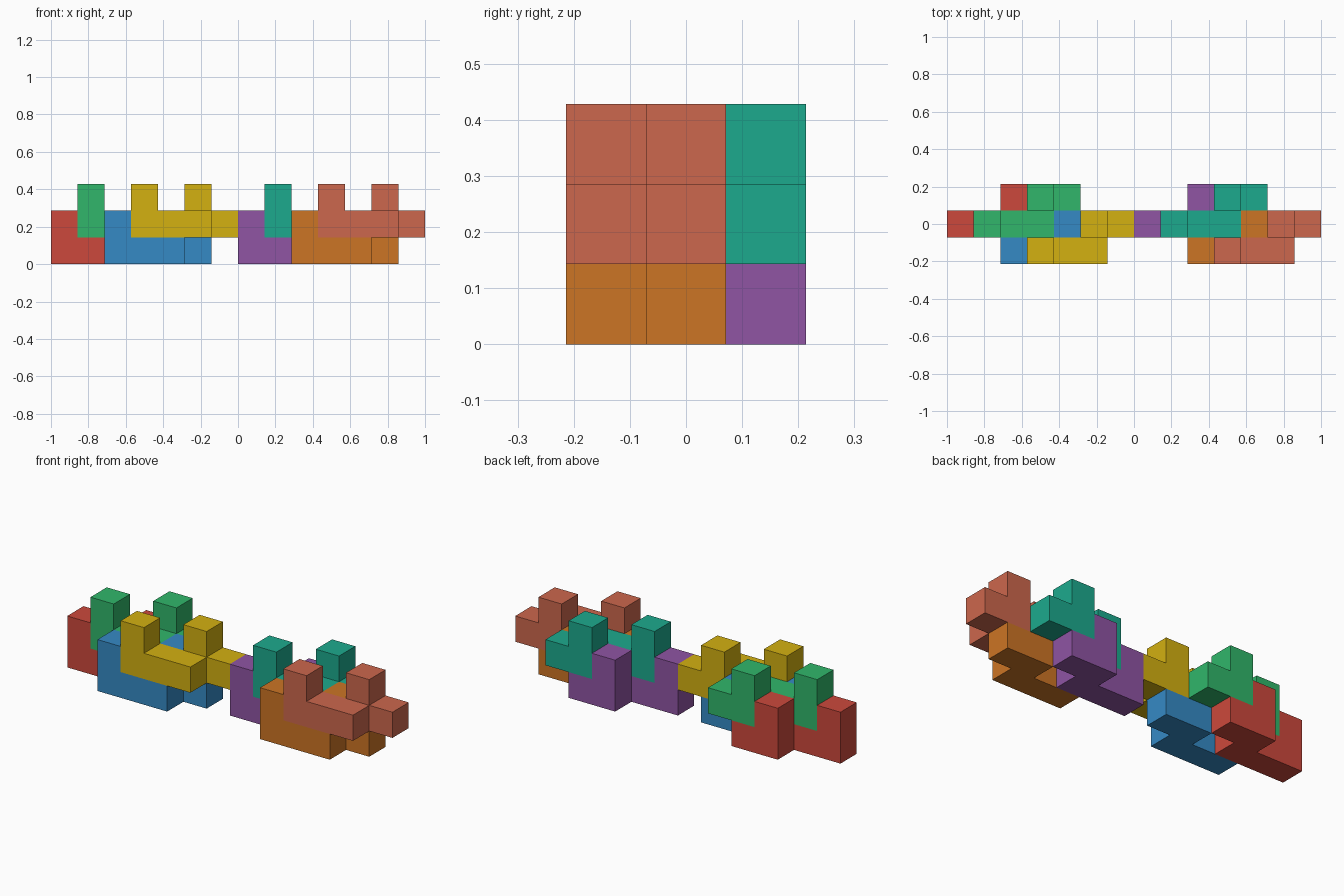
import bpy, bmesh
from mathutils import Vector

if "Cube" in bpy.data.objects:
    bpy.data.objects.remove(bpy.data.objects["Cube"])

U = 1 / 7  # size of one cube cell

# One puzzle piece: a three-cell bar and a two-cell bar side by side, each with a raised first cell
CELLS = {(0, 0, 0), (1, 0, 0), (2, 0, 0), (0, 0, 1),
         (2, 1, 0), (3, 1, 0), (2, 1, 1)}


def piece_mesh():
    """Outer skin of the joined cells, with coplanar squares merged."""
    bm = bmesh.new()
    for cell in CELLS:
        for axis in range(3):
            for side in (0, 1):
                step = list(cell)
                step[axis] += 2 * side - 1
                if tuple(step) in CELLS:
                    continue
                b, c = (axis + 1) % 3, (axis + 2) % 3
                verts = []
                for p, q in ((0, 0), (1, 0), (1, 1), (0, 1)):
                    v = Vector(cell)
                    v[axis] += side
                    v[b] += p
                    v[c] += q
                    verts.append(bm.verts.new(v * U))
                bm.faces.new(verts if side else verts[::-1])
    bmesh.ops.remove_doubles(bm, verts=bm.verts, dist=1e-4)
    bmesh.ops.dissolve_limit(bm, angle_limit=0.01, verts=bm.verts, edges=bm.edges)
    mesh = bpy.data.meshes.new("piece")
    bm.to_mesh(mesh)
    bm.free()
    return mesh


def add_piece(name, offset, color):
    mesh = piece_mesh()
    mat = bpy.data.materials.new(name + "_paint")
    mat.diffuse_color = (*color, 1)
    mat.use_nodes = True
    mat.node_tree.nodes["Principled BSDF"].inputs["Base Color"].default_value = mat.diffuse_color
    mesh.materials.append(mat)
    ob = bpy.data.objects.new(name, mesh)
    ob.location = Vector(offset) * U
    bpy.context.collection.objects.link(ob)


def rgb(code):
    """Hex colour to linear values."""
    return [(((code >> s) & 255) / 255) ** 2.2 for s in (16, 8, 0)]


# Four interlocking pieces make a group; the second group sits seven cells further along
SPOTS = (("lower_back", (0, 0, 0)), ("upper_back", (1, 0, 1)),
         ("lower_front", (2, -1, 0)), ("upper_front", (3, -1, 1)))
GROUPS = (("left", -7, (0xCB4A3E, 0x34B56A, 0x3889C4, 0xD2AF18)),
          ("right", 0, (0x8E55A2, 0x22A88C, 0xCB7429, 0xCB674E)))
for side, x0, colors in GROUPS:
    for (spot, (x, y, z)), code in zip(SPOTS, colors):
        add_piece(f"{side}_{spot}_piece", (x0 + x, y - 0.5, z), rgb(code))
